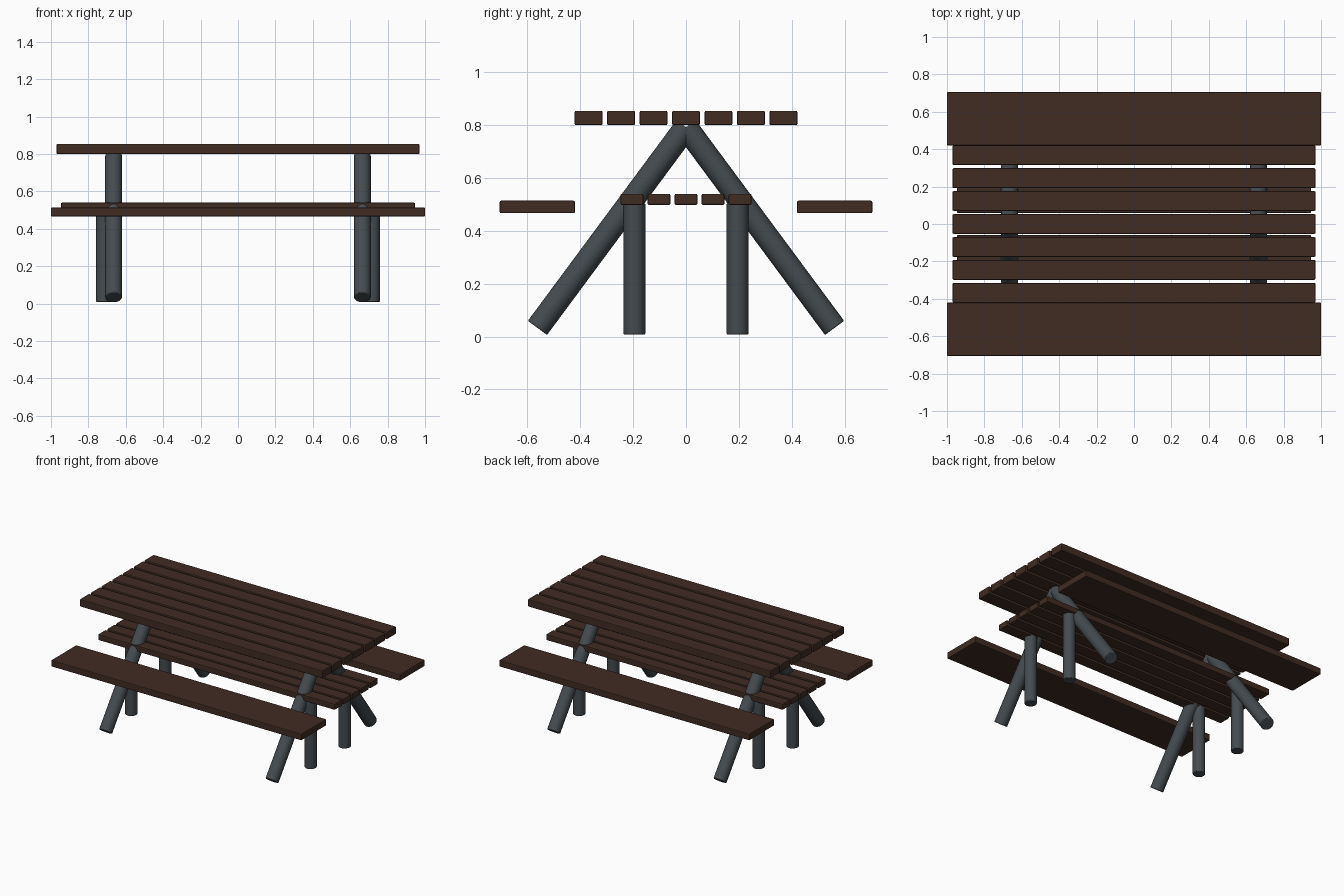
import bpy, math
from mathutils import Vector

if "Cube" in bpy.data.objects:
    bpy.data.objects.remove(bpy.data.objects["Cube"])


def material(name, rgb):
    m = bpy.data.materials.new(name)
    m.diffuse_color = (*rgb, 1)
    m.use_nodes = True
    m.node_tree.nodes["Principled BSDF"].inputs["Base Color"].default_value = m.diffuse_color
    return m


WOOD = material("dark brown wood", (0.052, 0.025, 0.016))
METAL = material("slate grey metal", (0.058, 0.070, 0.078))


def finish(ob, name, mat, bevel):
    ob.name = name
    ob.data.materials.append(mat)
    b = ob.modifiers.new("soft edges", 'BEVEL')
    b.width, b.segments = bevel, 2
    b.limit_method, b.angle_limit = 'ANGLE', math.radians(40)


def plank(name, half_x, y, width, z0, z1):
    bpy.ops.mesh.primitive_cube_add(size=1, location=(0, y, (z0 + z1) / 2))
    ob = bpy.context.object
    ob.scale = (2 * half_x, width, z1 - z0)
    bpy.ops.object.transform_apply(location=False, rotation=False, scale=True)
    finish(ob, name, WOOD, 0.005)


def pole(name, a, b, radius):
    a, b = Vector(a), Vector(b)
    d = b - a
    bpy.ops.mesh.primitive_cylinder_add(vertices=32, radius=radius, depth=d.length,
                                        location=(a + b) / 2,
                                        rotation=d.to_track_quat('Z', 'Y').to_euler())
    ob = bpy.context.object
    bpy.ops.object.shade_smooth_by_angle(angle=math.radians(40))
    finish(ob, name, METAL, 0.004)


# table top: seven slats
for i in range(-3, 4):
    plank("table_top_slat", 0.97, i * 0.1228, 0.105, 0.80, 0.854)

# lower shelf: five slats
for i in range(-2, 3):
    plank("shelf_slat", 0.946, i * 0.1023, 0.086, 0.498, 0.54)

# benches and legs, mirrored front/back and left/right
for sy in (-1, 1):
    plank("bench_seat", 1.0, sy * 0.5625, 0.285, 0.467, 0.514)
    for sx in (-1, 1):
        pole("slanted_leg", (sx * 0.665, sy * 0.562, 0.033), (sx * 0.665, 0, 0.792), 0.045)
        pole("upright_leg", (sx * 0.717, sy * 0.195, 0.008), (sx * 0.717, sy * 0.195, 0.505), 0.041)
